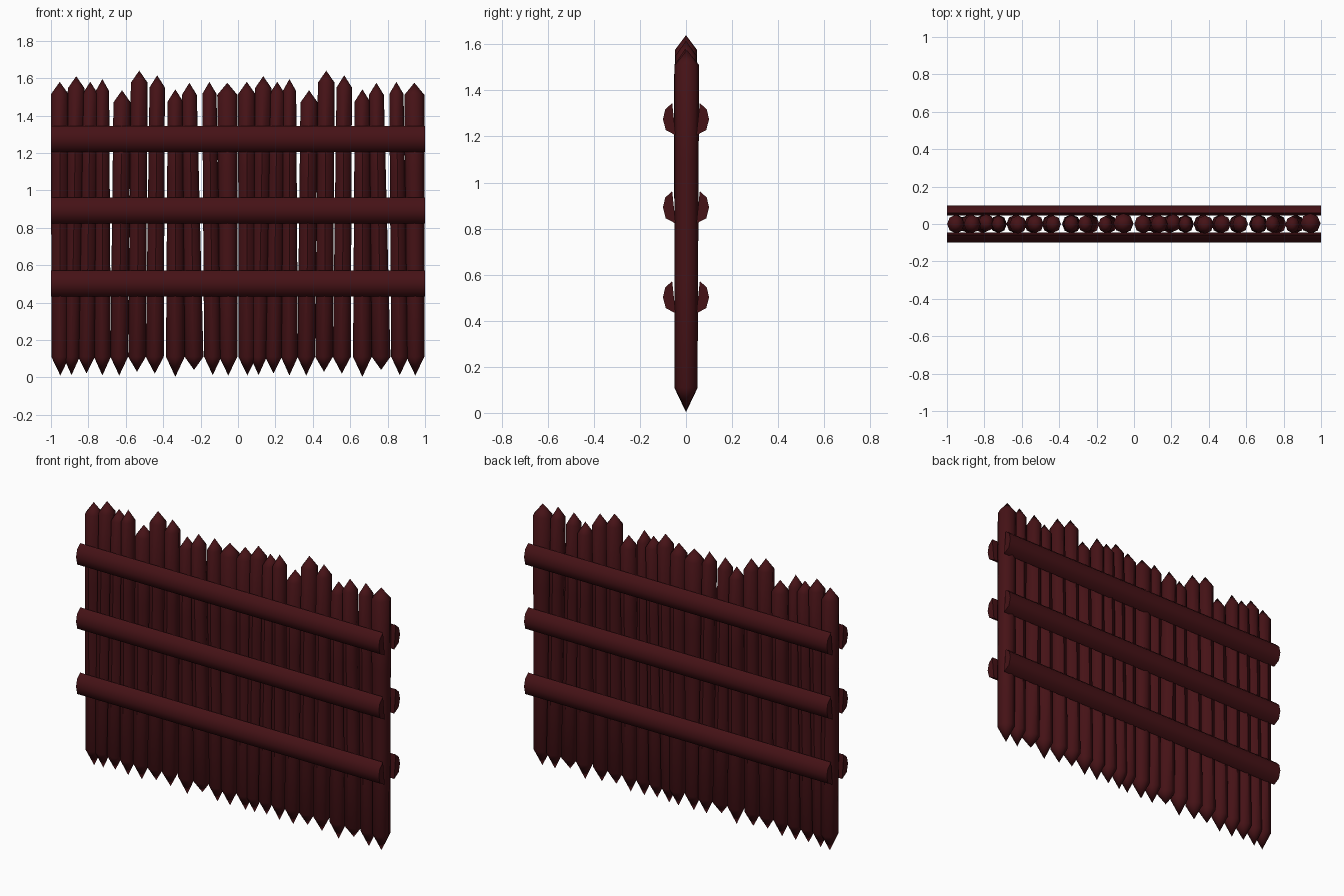
import bpy, bmesh, math

if "Cube" in bpy.data.objects:
    bpy.data.objects.remove(bpy.data.objects["Cube"])

wood = bpy.data.materials.new("dark_red_wood")
wood.diffuse_color = (0.06, 0.006, 0.008, 1)
wood.use_nodes = True
wood.node_tree.nodes["Principled BSDF"].inputs["Base Color"].default_value = wood.diffuse_color


def finish(bm, name, angle):
    bmesh.ops.recalc_face_normals(bm, faces=bm.faces)
    mesh = bpy.data.meshes.new(name)
    bm.to_mesh(mesh)
    bm.free()
    mesh.materials.append(wood)
    ob = bpy.data.objects.new(name, mesh)
    bpy.context.collection.objects.link(ob)
    bpy.ops.object.select_all(action='DESELECT')
    ob.select_set(True)
    bpy.context.view_layer.objects.active = ob
    bpy.ops.object.shade_smooth_by_angle(angle=math.radians(angle))
    return ob


def loft(bm, rings):
    for a, b in zip(rings, rings[1:]):
        n = len(a)
        for i in range(n):
            j = (i + 1) % n
            bm.faces.new((a[i], a[j], b[j], b[i]))


def picket(name, bx, br, tx, tr, top, tip_z, y):
    """Eight-sided stake, pointed at both ends and leaning a little."""
    bm = bmesh.new()
    z0, z1 = 0.11, top - 0.065
    rings = []
    for t in (0, 0.35, 0.7, 1):
        x, r = bx + (tx - bx) * t, br + (tr - br) * t
        ry = 0.5 * r + 0.026
        rings.append([bm.verts.new((x + r * math.cos(k * math.pi / 4),
                                    y * t + ry * math.sin(k * math.pi / 4),
                                    z0 + (z1 - z0) * t)) for k in range(8)])
    loft(bm, rings)
    for ring, tip in ((rings[0], (bx, 0, tip_z)), (rings[-1], (tx, y, top))):
        v = bm.verts.new(tip)
        for i in range(8):
            bm.faces.new((ring[i], ring[(i + 1) % 8], v))
    finish(bm, name, 46)


# Stakes: bottom x, bottom radius, top x, top radius, top z, bottom tip z, lean in y
stakes = [
    (-.950, .048, -.953, .046, 1.580, .010, .000),
    (-.890, .044, -.865, .045, 1.610, .012, .000),
    (-.810, .045, -.790, .042, 1.580, .020, .006),
    (-.725, .045, -.725, .036, 1.595, .010, .000),
    (-.635, .047, -.620, .046, 1.535, .010, -.003),
    (-.540, .047, -.528, .045, 1.640, .030, .000),
    (-.445, .048, -.432, .041, 1.615, .020, .000),
    (-.335, .050, -.335, .041, 1.540, .003, .000),
    (-.235, .050, -.260, .040, 1.575, .040, .000),
    (-.135, .046, -.153, .038, 1.580, .012, -.003),
    (-.052, .048, -.057, .054, 1.575, .010, .004),
]
# The same run of stakes fills both halves of the panel
for half in (0, 1):
    for i, (bx, br, tx, tr, top, tip, y) in enumerate(stakes):
        picket(f"stake_{half * 11 + i + 1}", bx + half, br, tx + half, tr, top, tip, y)

# Half-round rails on both faces: cross-section (y, z from centre)
section = [(.060, .072), (.090, .045), (.100, .002), (.088, -.045), (.045, -.068)]
for side, label in ((-1, "front"), (1, "back")):
    for level, zc in (("lower", .50), ("middle", .89), ("upper", 1.273)):
        bm = bmesh.new()
        rings = [[bm.verts.new((x, side * y, zc + z)) for y, z in section]
                 for x in (-1, 0, 1)]
        loft(bm, rings)
        bm.faces.new(rings[0])
        bm.faces.new(rings[-1])
        finish(bm, f"{label}_{level}_rail", 50)
